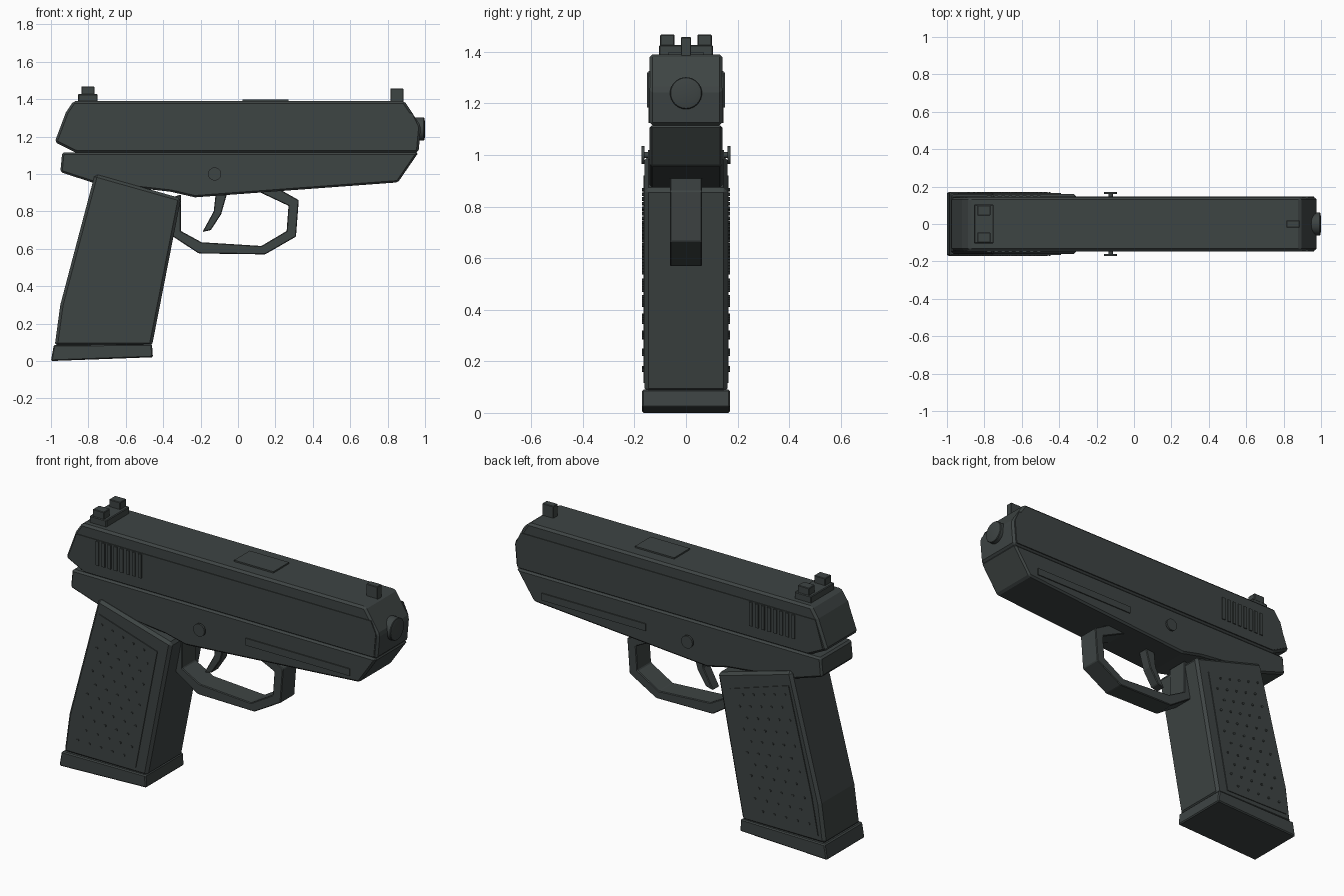
import bpy, bmesh, math
from mathutils import Vector, Matrix

if "Cube" in bpy.data.objects:
    bpy.data.objects.remove(bpy.data.objects["Cube"])

steel = bpy.data.materials.new("dark_grey_green")
colour = (0.048, 0.058, 0.057, 1)
steel.diffuse_color = colour
steel.use_nodes = True
steel.node_tree.nodes["Principled BSDF"].inputs["Base Color"].default_value = colour


def finish(name, bm, bevel=0):
    bmesh.ops.recalc_face_normals(bm, faces=bm.faces)
    mesh = bpy.data.meshes.new(name)
    bm.to_mesh(mesh)
    bm.free()
    mesh.materials.append(steel)
    ob = bpy.data.objects.new(name, mesh)
    bpy.context.collection.objects.link(ob)
    if bevel:
        mod = ob.modifiers.new("bevel", "BEVEL")
        mod.width, mod.segments, mod.limit_method = bevel, 1, "ANGLE"
    return ob


def add_prism(bm, profile, y0, y1):
    """Extrude an x-z outline from y0 to y1."""
    face = bm.faces.new([bm.verts.new((x, y0, z)) for x, z in profile])
    out = bmesh.ops.extrude_face_region(bm, geom=[face])["geom"]
    moved = [v for v in out if isinstance(v, bmesh.types.BMVert)]
    bmesh.ops.translate(bm, verts=moved, vec=(0, y1 - y0, 0))


def prism(name, profile, half, bevel=0):
    bm = bmesh.new()
    add_prism(bm, profile, -half, half)
    return finish(name, bm, bevel)


def side_plates(name, profile, inner, outer, bevel=0):
    """The same outline on both flanks."""
    bm = bmesh.new()
    for s in (-1, 1):
        add_prism(bm, profile, s * inner, s * outer)
    return finish(name, bm, bevel)


def rect(x0, x1, z0, z1):
    return [(x0, z0), (x1, z0), (x1, z1), (x0, z1)]


def add_cylinder(bm, centre, radius, depth, axis, sides):
    turn = Vector((0, 0, 1)).rotation_difference(Vector(axis)).to_matrix().to_4x4()
    bmesh.ops.create_cone(bm, cap_ends=True, segments=sides, radius1=radius, radius2=radius,
                          depth=depth, matrix=Matrix.Translation(centre) @ turn)


def smooth(ob):
    bpy.ops.object.select_all(action="DESELECT")
    ob.select_set(True)
    bpy.context.view_layer.objects.active = ob
    bpy.ops.object.shade_smooth_by_angle(angle=math.radians(35))


# Slide with raised flank panels
prism("slide", [(-.98, 1.17), (-.92, 1.33), (-.88, 1.39), (.89, 1.39),
                (.978, 1.255), (.965, 1.115), (-.87, 1.115)], .142, .012)
side_plates("slide_panel", [(-.955, 1.175), (-.91, 1.325), (.932, 1.325), (.962, 1.26),
                            (.95, 1.125), (-.86, 1.125)], .14, .146)

# Grip ridges at the back of the slide
bm = bmesh.new()
for i in range(8):
    x = -.785 + i * .038
    for s in (-1, 1):
        add_prism(bm, rect(x, x + .02, 1.185, 1.32), s * .14, s * .152)
finish("slide_serrations", bm)

# Frame under the slide
prism("frame", [(-.94, 1.115), (-.95, 1.01), (-.765, .95), (-.36, .905), (-.23, .875),
                (.855, .955), (.965, 1.115)], .142, .01)
side_plates("frame_rail", rect(.15, .80, .98, 1.02), .14, .148)

# Grip, raised panels and base plate
prism("grip", [(-.765, 1.0), (-.305, .87), (-.46, .08), (-.98, .08), (-.95, .30)], .16, .015)
side_plates("grip_panel", [(-.755, .92), (-.39, .805), (-.525, .115), (-.94, .12),
                           (-.9, .33)], .158, .165)
prism("grip_base", [(-1, 0), (-.455, .02), (-.46, .09), (-.985, .085)], .17, .006)

# Staggered studs across each grip panel
bm = bmesh.new()
for row in range(11):
    t = row / 10
    left = Vector((-.735, .865)).lerp(Vector((-.885, .175)), t)
    right = Vector((-.44, .785)).lerp(Vector((-.56, .165)), t)
    for col in range(5):
        p = left.lerp(right, (col + .5 * (row % 2)) / 4.5)
        for s in (-1, 1):
            add_cylinder(bm, (p.x, s * .167, p.y), .007, .007, (0, 1, 0), 6)
finish("grip_studs", bm)

# Trigger guard loop: outer edge, then back along the inner edge
prism("trigger_guard", [(-.37, .87), (-.37, .68), (-.21, .575), (.145, .57), (.31, .665),
                        (.325, .86), (.21, .925), (.10, .91), (.27, .83), (.26, .695),
                        (.125, .615), (-.195, .635), (-.305, .695), (-.305, .89)], .063, .004)
prism("trigger", [(-.12, .89), (-.06, .89), (-.09, .785), (-.145, .70), (-.19, .69),
                  (-.13, .80)], .03, .004)

# Sights
prism("rear_sight_base", rect(-.855, -.75, 1.38, 1.427), .104, .004)
side_plates("rear_sight_posts", rect(-.838, -.768, 1.42, 1.467), .045, .1, .003)
prism("front_sight", rect(.815, .885, 1.38, 1.457), .02, .003)

# Plate on top of the slide
prism("top_plate", rect(.025, .27, 1.385, 1.398), .07)

# Muzzle ring around a recessed bore
bm = bmesh.new()
add_cylinder(bm, (.97, 0, 1.24), .062, .05, (1, 0, 0), 32)
cap = max(bm.faces, key=lambda f: f.calc_center_median().x)
bmesh.ops.inset_region(bm, faces=[cap], thickness=.022)
bmesh.ops.translate(bm, verts=cap.verts, vec=(.005, 0, 0))
smooth(finish("muzzle", bm, .003))

# Cross pin with a thin disc on each side
bm = bmesh.new()
add_cylinder(bm, (-.125, 0, 1.0), .012, .33, (0, 1, 0), 12)
for s in (-1, 1):
    add_cylinder(bm, (-.125, s * .166, 1.0), .035, .012, (0, 1, 0), 24)
smooth(finish("cross_pin", bm))
